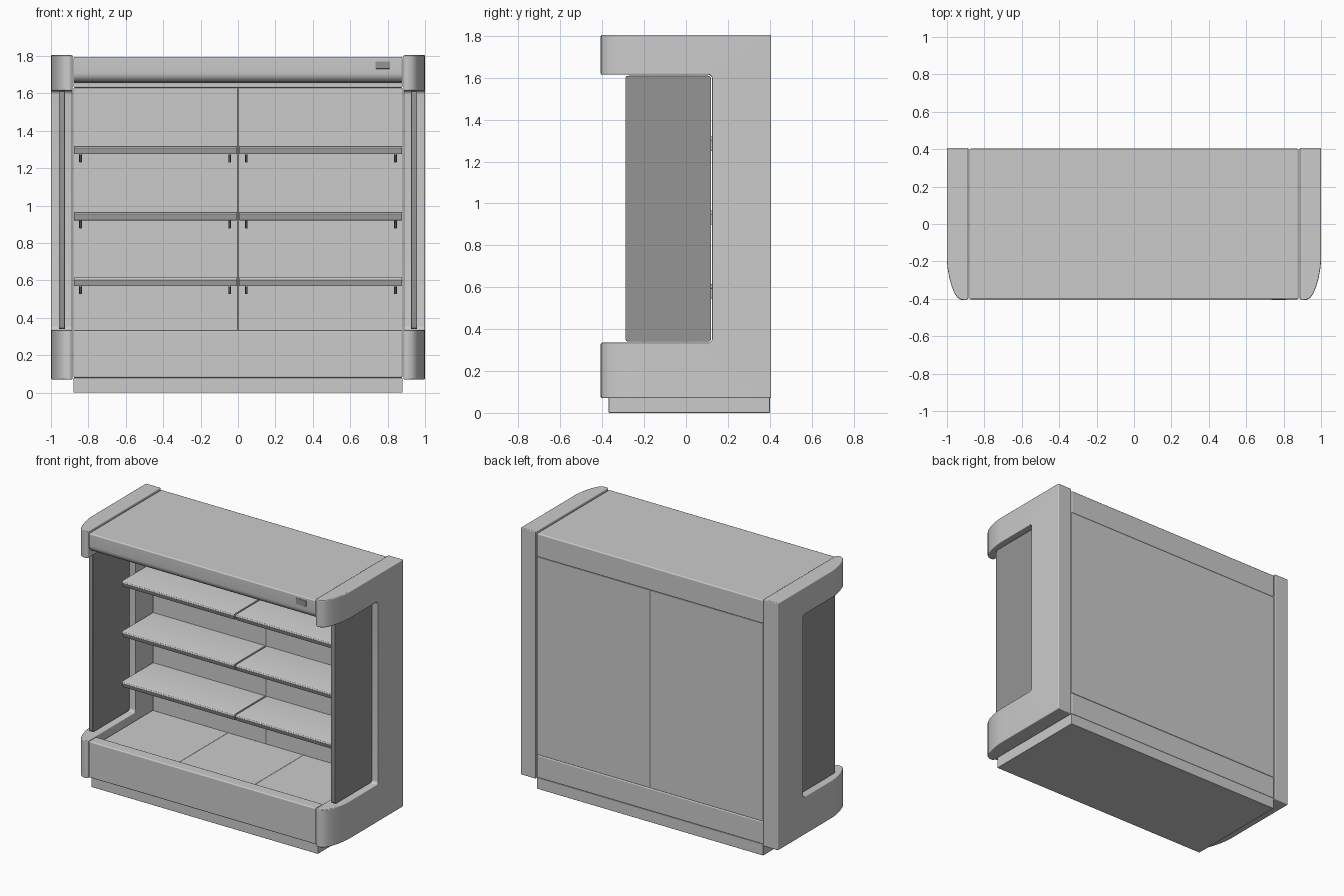
import bpy, bmesh, math

if "Cube" in bpy.data.objects:
    bpy.data.objects.remove(bpy.data.objects["Cube"])


def finish(ob, bevel=0.005, mirror=False, color=None):
    # Bevelled edges with clean flat faces, optional mirror across x
    for p in ob.data.polygons:
        p.use_smooth = True
    if bevel:
        m = ob.modifiers.new("Bevel", 'BEVEL')
        m.width, m.segments = bevel, 2
        m.limit_method, m.angle_limit = 'ANGLE', math.radians(32)
        m.harden_normals = True
    if mirror:
        m = ob.modifiers.new("Mirror", 'MIRROR')
        m.use_mirror_merge = False
    if color:
        mat = bpy.data.materials.get(color[0]) or bpy.data.materials.new(color[0])
        mat.diffuse_color = color[1]
        mat.use_nodes = True
        mat.node_tree.nodes["Principled BSDF"].inputs["Base Color"].default_value = mat.diffuse_color
        ob.data.materials.append(mat)
    return ob


def prism(name, pts, axis, a, b):
    # Extrude a closed profile: axis X takes (y, z), axis Z takes (x, y)
    bm = bmesh.new()
    place = (lambda p, t: (t, *p)) if axis == 'X' else (lambda p, t: (*p, t))
    lo = [bm.verts.new(place(p, a)) for p in pts]
    hi = [bm.verts.new(place(p, b)) for p in pts]
    bm.faces.new(lo)
    bm.faces.new(hi)
    for i in range(len(pts)):
        j = (i + 1) % len(pts)
        bm.faces.new((lo[i], lo[j], hi[j], hi[i]))
    bmesh.ops.recalc_face_normals(bm, faces=bm.faces)
    me = bpy.data.meshes.new(name)
    bm.to_mesh(me)
    bm.free()
    ob = bpy.data.objects.new(name, me)
    bpy.context.collection.objects.link(ob)
    return ob


def box(name, x0, x1, y0, y1, z0, z1):
    return prism(name, [(y0, z0), (y1, z0), (y1, z1), (y0, z1)], 'X', x0, x1)


def arc(cy, cz, r, a0, a1, n=5):
    return [(cy + r * math.cos(math.radians(a0 + (a1 - a0) * i / n)),
             cz + r * math.sin(math.radians(a0 + (a1 - a0) * i / n))) for i in range(n + 1)]


W = 0.88
DARK = ("dark_grey", (0.3, 0.3, 0.3, 1))

# Plinth
finish(box("plinth", -W, W, -0.37, 0.4, 0, 0.08), 0.003)

# Lower tub with raised front rim
finish(prism("lower_tub", [(-0.403, 0.08), (-0.403, 0.335), (-0.32, 0.335), (-0.31, 0.27),
                           (0.31, 0.27), (0.31, 0.24), (0.403, 0.24), (0.403, 0.08)],
             'X', -W, W), 0.008)

# Floor trays
for i in range(3):
    x = -W + i * 2 * W / 3
    finish(box(f"floor_tray_{i + 1}", x, x + 2 * W / 3, -0.309, 0.31, 0.262, 0.28), 0.003)

# Back panels
finish(box("back_panels", 0, W, 0.31, 0.4, 0.24, 1.63), 0.003, mirror=True)

# Canopy with rounded lower front edge
finish(prism("canopy", [(0.403, 1.795), (-0.403, 1.795)] + arc(-0.353, 1.71, 0.05, 180, 270, 6)
             + [(0.31, 1.66), (0.31, 1.63), (0.403, 1.63)], 'X', -W, W), 0.008)

# Small temperature display
finish(box("display", 0.735, 0.813, -0.407, -0.39, 1.732, 1.772), 0.002, color=DARK)

# End panels: rounded plan, cut to a C shape by a filleted notch
plan = [(0.885, 0.407), (1, 0.407), (1, -0.2), (0.996, -0.24), (0.987, -0.29), (0.974, -0.335),
        (0.96, -0.37), (0.945, -0.392), (0.925, -0.405), (0.9, -0.408), (0.885, -0.4)]
side = prism("end_panels", plan, 'Z', 0.07, 1.805)
notch = prism("notch_cutter", [(-0.6, 1.615), (-0.6, 0.335)] + arc(0.105, 0.355, 0.02, -90, 0)
              + arc(0.105, 1.595, 0.02, 0, 90), 'X', 0.8, 1.1)
notch.hide_render = True
cut = side.modifiers.new("Notch", 'BOOLEAN')
cut.operation, cut.object, cut.solver = 'DIFFERENCE', notch, 'EXACT'
bpy.context.view_layer.objects.active = side
bpy.ops.object.modifier_apply(modifier="Notch")
bpy.data.objects.remove(notch)
finish(side, 0.006, mirror=True)

# Side glass panes
pane = arc(0.105, 0.355, 0.015, -90, 0) + arc(0.105, 1.595, 0.015, 0, 90) \
    + arc(-0.275, 1.595, 0.015, 90, 180) + arc(-0.275, 0.355, 0.015, 180, 270)
finish(prism("side_glass", pane, 'X', 0.925, 0.958), 0.003, mirror=True, color=DARK)

# Shelves with slanted front rail, and their tapered brackets
for n, z in enumerate((0.615, 0.967, 1.32), 1):
    shelf = [(-0.025, 0), (0.312, 0), (0.312, -0.02), (-0.008, -0.02), (-0.01, -0.045),
             (-0.022, -0.045), (-0.038, -0.012), (-0.034, -0.003)]
    finish(prism(f"shelf_{n}", [(y, z + h) for y, h in shelf], 'X', 0.005, 0.878),
           0.002, mirror=True)
    arm = [(0.005, -0.018), (0.312, -0.018), (0.312, -0.088), (0.25, -0.088), (0.005, -0.05)]
    for tag, x in (("inner", 0.045), ("outer", 0.842)):
        finish(prism(f"shelf_bracket_{tag}_{n}", [(y, z + h) for y, h in arm],
                     'X', x - 0.007, x + 0.007), 0.002, mirror=True)
